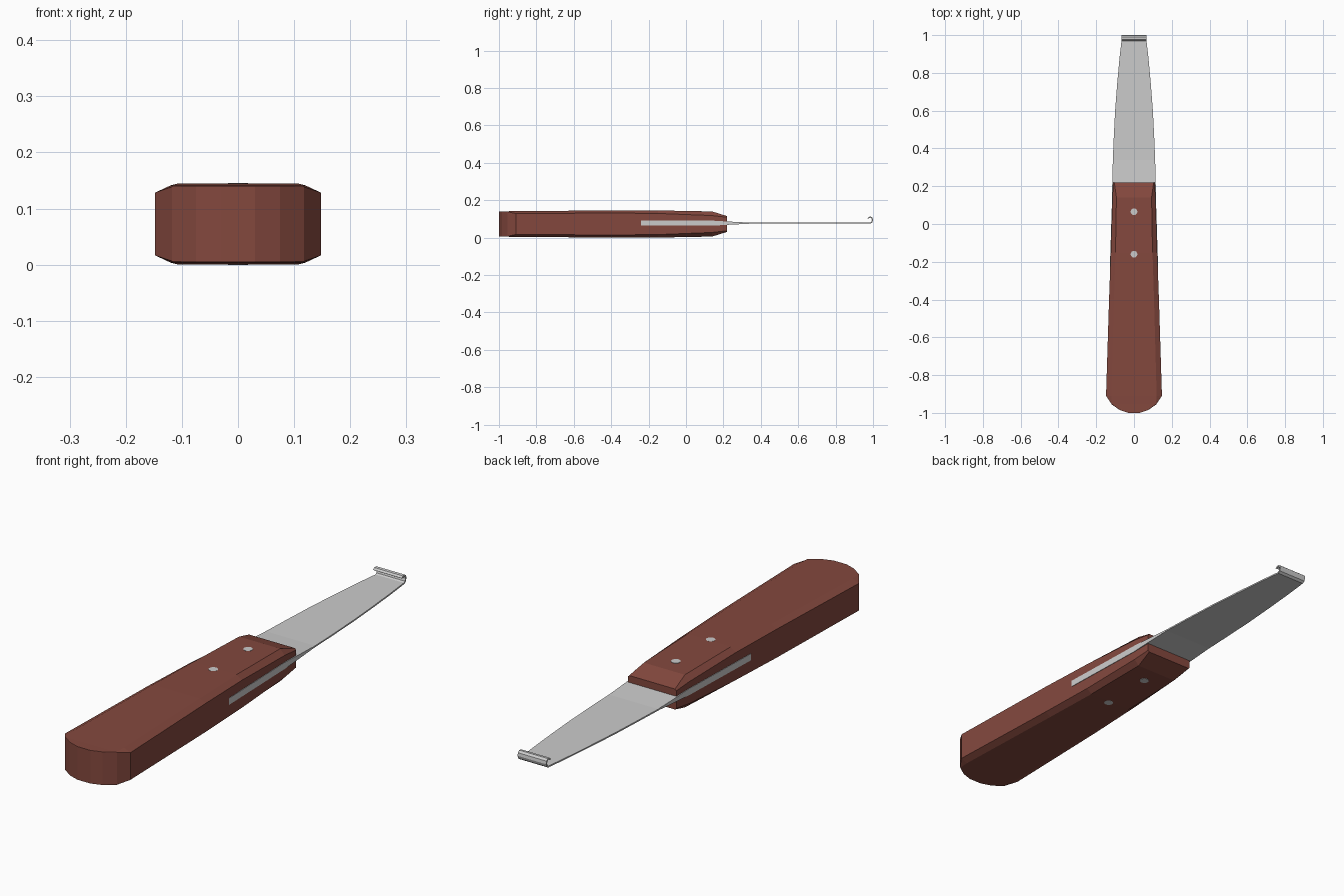
import bpy, bmesh
from mathutils import Matrix

if "Cube" in bpy.data.objects:
    bpy.data.objects.remove(bpy.data.objects["Cube"])

wood = bpy.data.materials.new("dark_wood")
wood.diffuse_color = (0.23, 0.065, 0.048, 1)
wood.use_nodes = True
wood.node_tree.nodes["Principled BSDF"].inputs["Base Color"].default_value = wood.diffuse_color


def loft(name, sections, mat=None):
    """Skin equal-length point rings and cap both ends."""
    bm = bmesh.new()
    rings = [[bm.verts.new(p) for p in s] for s in sections]
    n = len(rings[0])
    for a, b in zip(rings, rings[1:]):
        for i in range(n):
            j = (i + 1) % n
            bm.faces.new((a[i], a[j], b[j], b[i]))
    bm.faces.new(rings[0])
    bm.faces.new(rings[-1])
    bmesh.ops.recalc_face_normals(bm, faces=bm.faces)
    me = bpy.data.meshes.new(name)
    bm.to_mesh(me)
    bm.free()
    ob = bpy.data.objects.new(name, me)
    bpy.context.collection.objects.link(ob)
    if mat:
        me.materials.append(mat)
    return ob


def box_ring(y, w, h, z):
    return [(-w, y, z - h), (w, y, z - h), (w, y, z + h), (-w, y, z + h)]


def chamfer_ring(y, w, h, c, d, z=0.0725):
    half = [(w, h - d), (w - c, h)]
    pts = half + [(-x, k) for x, k in reversed(half)]
    pts += [(-x, -k) for x, k in pts]
    return [(x, y, z + k) for x, k in pts]


# Handle: y, half width, half height, chamfer width, chamfer drop
handle = [(-1.0, .03, .068, .001, .001), (-.985, .075, .068, .001, .001),
          (-.955, .118, .068, .002, .002), (-.91, .148, .0688, .028, .013),
          (-.4, .132, .0725, .026, .014), (-.15, .123, .0725, .025, .016),
          (.14, .114, .067, .021, .022), (.22, .110, .042, .006, .006)]
loft("handle", [chamfer_ring(*s) for s in handle], wood)

# Tang sits just proud of the handle sides and tapers into the blade
tang = [(-.24, .128, .0135), (.14, .116, .0135), (.22, .115, .009), (.34, .1115, .003)]
loft("tang", [box_ring(y, w, h, .077) for y, w, h in tang])

# Thin blade with bowed edges
blade = [(.2, .115), (.34, .112), (.46, .107), (.6, .1), (.75, .0885), (.88, .0765), (.972, .066)]
loft("blade", [box_ring(y, w, .003, .077) for y, w in blade])

# Curled hook at the blade tip: outer then inner edge of the strip
hook = [(.972, .074), (.986, .074), (.996, .081), (1.0, .093), (.998, .105),
        (.989, .112), (.977, .111), (.970, .104),
        (.974, .101), (.980, .105), (.987, .106), (.992, .102),
        (.994, .093), (.991, .084), (.984, .080), (.972, .080)]
loft("hook", [[(x, y, z) for y, z in hook] for x in (-.065, .065)])

# Rivets through the handle
for name, y, depth in (("front_rivet", .065, .140), ("rear_rivet", -.16, .1475)):
    bm = bmesh.new()
    bmesh.ops.create_cone(bm, cap_ends=True, segments=16, radius1=.018, radius2=.018,
                          depth=min(depth, .1458),
                          matrix=Matrix.Translation((0, y, .0725)))
    me = bpy.data.meshes.new(name)
    bm.to_mesh(me)
    bm.free()
    bpy.context.collection.objects.link(bpy.data.objects.new(name, me))
